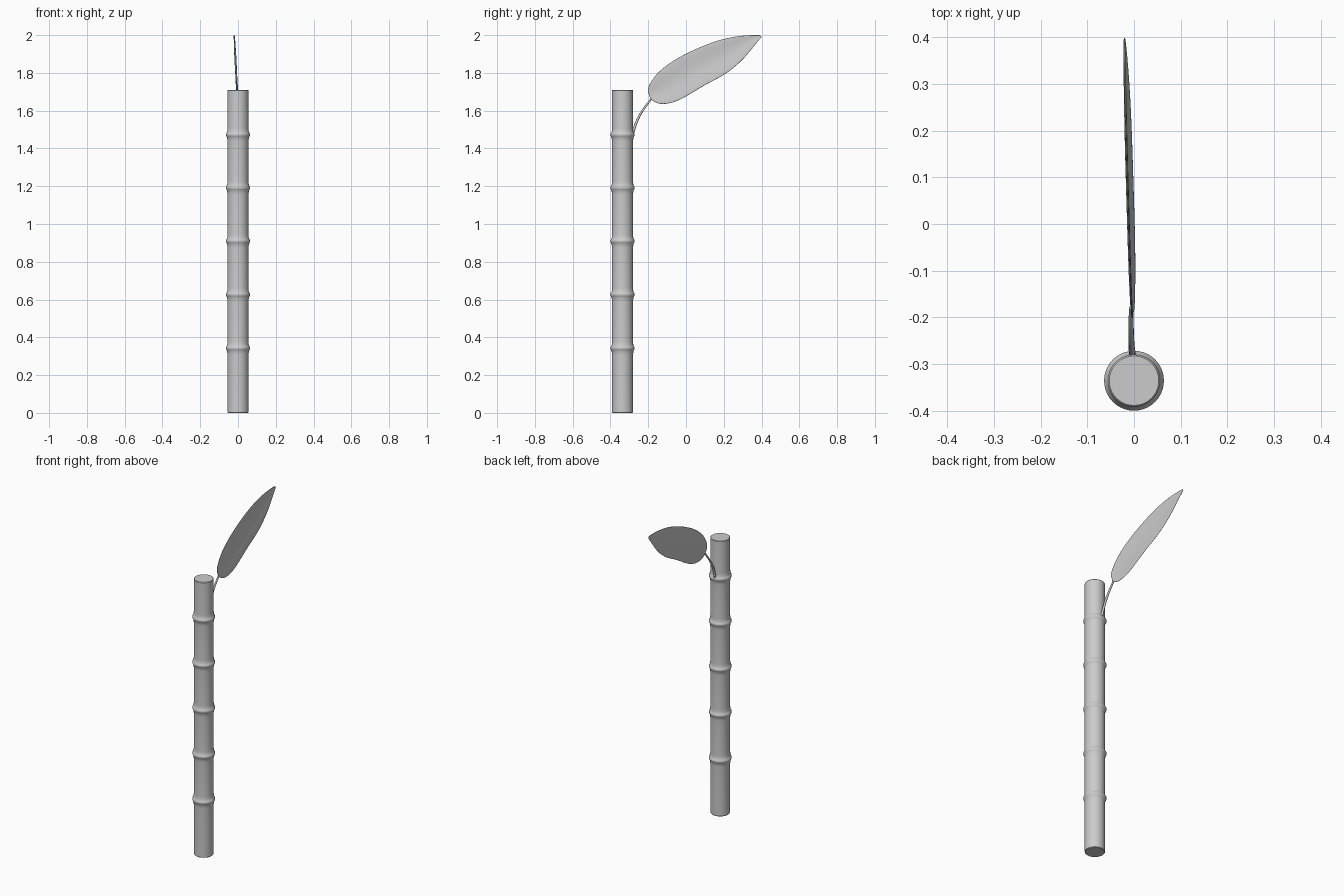
import bpy, bmesh, math
from mathutils import Vector

if "Cube" in bpy.data.objects:
    bpy.data.objects.remove(bpy.data.objects["Cube"])

CY = -0.336          # stalk axis in y
HEIGHT = 1.71
R = 0.056


def make_object(name, bm, angle=40):
    bmesh.ops.recalc_face_normals(bm, faces=bm.faces)
    mesh = bpy.data.meshes.new(name)
    bm.to_mesh(mesh)
    bm.free()
    ob = bpy.data.objects.new(name, mesh)
    bpy.context.collection.objects.link(ob)
    bpy.ops.object.select_all(action='DESELECT')
    ob.select_set(True)
    bpy.context.view_layer.objects.active = ob
    bpy.ops.object.shade_smooth_by_angle(angle=math.radians(angle))
    return ob


# Bamboo stalk: lathed profile with a raised ring at each node
node_shape = [(-0.035, R), (-0.017, 0.0575), (-0.010, 0.061), (-0.004, 0.0642),
              (0.004, 0.0642), (0.010, 0.060), (0.017, 0.057), (0.035, R)]
profile = [(0, R - 0.003), (0.003, R)]
for z in (0.343, 0.627, 0.91, 1.192, 1.473):
    profile += [(z + dz, r) for dz, r in node_shape]
profile += [(HEIGHT - 0.003, R), (HEIGHT, R - 0.003)]

SIDES = 40
bm = bmesh.new()
rings = []
for z, r in profile:
    rings.append([bm.verts.new((r * math.cos(2 * math.pi * i / SIDES),
                                CY + r * math.sin(2 * math.pi * i / SIDES), z))
                  for i in range(SIDES)])
for a, b in zip(rings, rings[1:]):
    for i in range(SIDES):
        j = (i + 1) % SIDES
        bm.faces.new((a[i], a[j], b[j], b[i]))
bm.faces.new(rings[0])
bm.faces.new(rings[-1])
make_object("bamboo_stalk", bm)

# Leaf stem: tapered curve from the top node to the leaf base
curve = bpy.data.curves.new("leaf_stem", 'CURVE')
curve.dimensions = '3D'
curve.bevel_depth = 0.007
curve.bevel_resolution = 3
curve.use_fill_caps = True
spline = curve.splines.new('BEZIER')
path = [((-0.002, -0.292, 1.45), 1.1), ((-0.006, -0.247, 1.572), 0.9),
        ((-0.006, -0.180, 1.668), 0.7)]
spline.bezier_points.add(len(path) - 1)
for p, (co, rad) in zip(spline.bezier_points, path):
    p.co = co
    p.radius = rad
    p.handle_left_type = p.handle_right_type = 'AUTO'
bpy.context.collection.objects.link(bpy.data.objects.new("leaf_stem", curve))

# Leaf blade: stations of (upper y, z, lower y, z) from base to tip
stations = [(-.203, 1.705, -.190, 1.664), (-.197, 1.735, -.165, 1.643),
            (-.177, 1.768, -.125, 1.631), (-.145, 1.808, -.060, 1.642),
            (-.098, 1.845, .000, 1.673), (-.045, 1.879, .060, 1.710),
            (.015, 1.911, .118, 1.745), (.100, 1.949, .204, 1.786),
            (.190, 1.980, .294, 1.858), (.283, 1.997, .356, 1.935),
            (.345, 2.000, .384, 1.972), (.395, 2.000, .401, 1.990)]
COLS = 6
bm = bmesh.new()
rows = []
for uy, uz, ly, lz in stations:
    width = math.hypot(uy - ly, uz - lz)
    row = []
    for c in range(COLS + 1):
        s = c / COLS
        y, z = uy + (ly - uy) * s, uz + (lz - uz) * s
        t = (y + 0.2) / 0.6
        fold = 0.02 * width * math.cos(2 * math.pi * s)
        x = -0.003 - 0.018 * t + 0.06 * width * (s - 0.5) + fold
        row.append(bm.verts.new((x, y, z)))
    rows.append(row)
for a, b in zip(rows, rows[1:]):
    for c in range(COLS):
        bm.faces.new((a[c], a[c + 1], b[c + 1], b[c]))
leaf = make_object("leaf", bm, 60)
thick = leaf.modifiers.new("thickness", 'SOLIDIFY')
thick.thickness = 0.004
thick.offset = 0
leaf.modifiers.move(len(leaf.modifiers) - 1, 0)
sub = leaf.modifiers.new("smooth", 'SUBSURF')
sub.levels = sub.render_levels = 2
leaf.modifiers.move(len(leaf.modifiers) - 1, 1)
